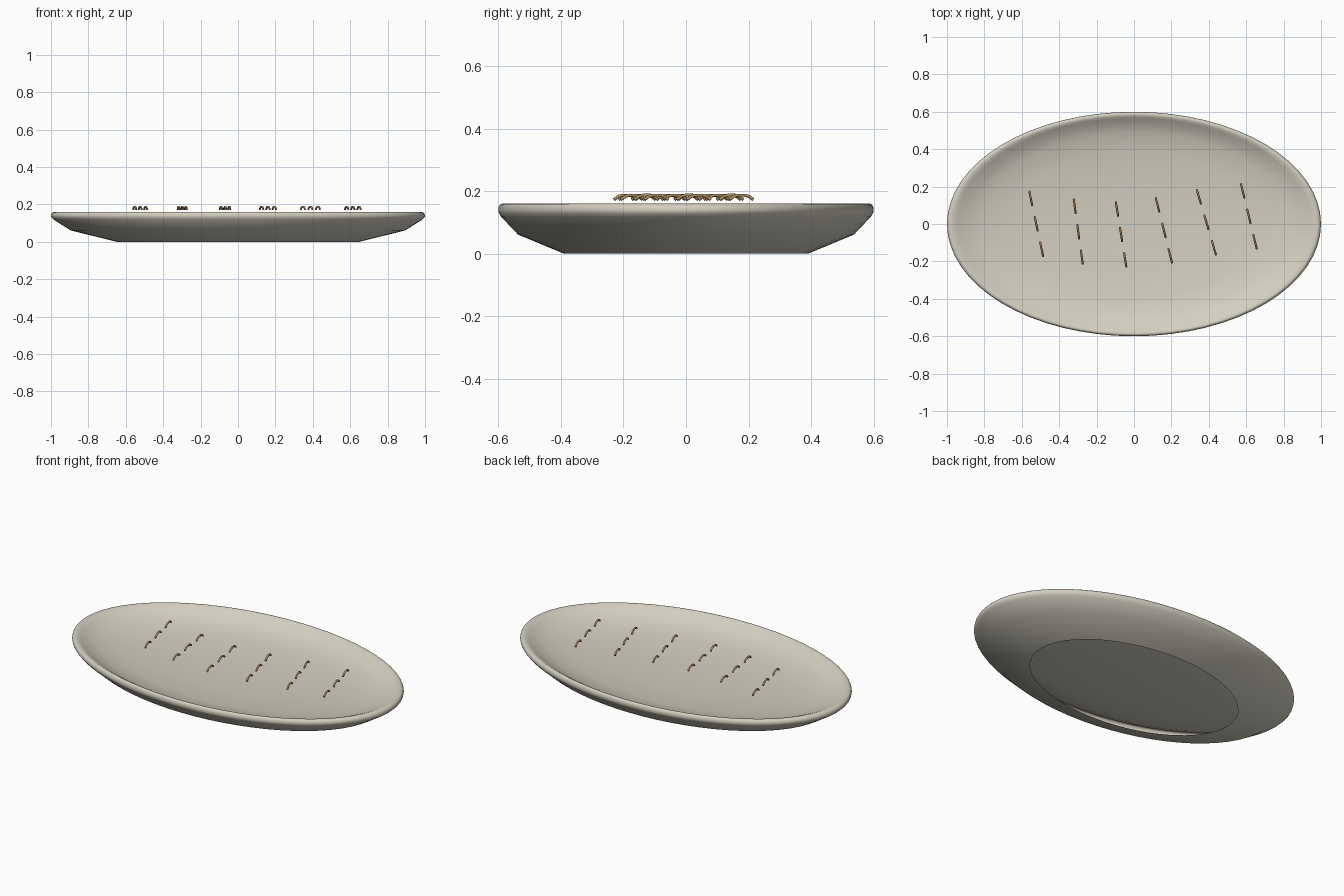
import bpy, bmesh
from math import sin, cos, pi, radians

cube = bpy.data.objects.get("Cube")
if cube:
    bpy.data.objects.remove(cube)


def material(name, rgb):
    m = bpy.data.materials.new(name)
    m.use_nodes = True
    m.diffuse_color = (*rgb, 1)
    m.node_tree.nodes["Principled BSDF"].inputs["Base Color"].default_value = (*rgb, 1)
    return m


cream = material("warm cream", (0.65, 0.62, 0.53))
bronze = material("bronze", (0.45, 0.29, 0.12))

# Oval dish, open underneath: radius/height profile from the foot, over a round rim, to the floor
SIDES, DEPTH = 64, 0.6
rim = [(0.98 + 0.02 * cos(radians(a)), 0.14 + 0.02 * sin(radians(a))) for a in range(-30, 91, 20)]
profile = [(0.65, 0), (0.895, 0.061), (0.985, 0.118), *rim,
           (0.965, 0.158), (0.945, 0.15), (0.9, 0.13), (0.82, 0.107),
           (0.65, 0.088), (0.35, 0.075), (0, 0.07)]
bm = bmesh.new()
rings = []
for r, z in profile:
    count = SIDES if r else 1
    rings.append([bm.verts.new((r * cos(2 * pi * i / SIDES), DEPTH * r * sin(2 * pi * i / SIDES), z))
                  for i in range(count)])
for a, b in zip(rings, rings[1:]):
    for i in range(SIDES):
        j = (i + 1) % SIDES
        corners = [a[i], a[j], b[j % len(b)], b[i % len(b)]]
        bm.faces.new(list(dict.fromkeys(corners)))
mesh = bpy.data.meshes.new("oval_dish")
bm.to_mesh(mesh)
bm.free()
mesh.materials.append(cream)
dish = bpy.data.objects.new("oval_dish", mesh)
bpy.context.collection.objects.link(dish)
bpy.ops.object.select_all(action="DESELECT")
dish.select_set(True)
bpy.context.view_layer.objects.active = dish
bpy.ops.object.shade_smooth_by_angle(angle=radians(60))


# Rows of small arched stitches: row centre x, y and sideways drift per stitch
def stitch_row(index, x, y, drift):
    curve = bpy.data.curves.new(f"stitch_row_{index}", "CURVE")
    curve.dimensions = "3D"
    curve.bevel_depth = 0.0055
    curve.bevel_resolution = 1
    curve.use_fill_caps = True
    for k in (-1, 0, 1):
        spline = curve.splines.new("POLY")
        arch = [(-1, 0.173), (-0.65, 0.183), (-0.3, 0.187), (0.3, 0.187), (0.65, 0.183), (1, 0.173)]
        spline.points.add(len(arch) - 1)
        for p, (t, z) in zip(spline.points, arch):
            s = k + t * 0.28
            p.co = (x + drift * s, y - 0.136 * s, z, 1)
        spline.use_smooth = True
    curve.materials.append(bronze)
    row = bpy.data.objects.new(f"stitch_row_{index}", curve)
    bpy.context.collection.objects.link(row)


rows = [(-0.523, 0.001, 0.029), (-0.298, -0.041, 0.019), (-0.069, -0.056, 0.022),
        (0.16, -0.034, 0.034), (0.387, 0.009, 0.04), (0.614, 0.041, 0.033)]
for n, row in enumerate(rows, 1):
    stitch_row(n, *row)
